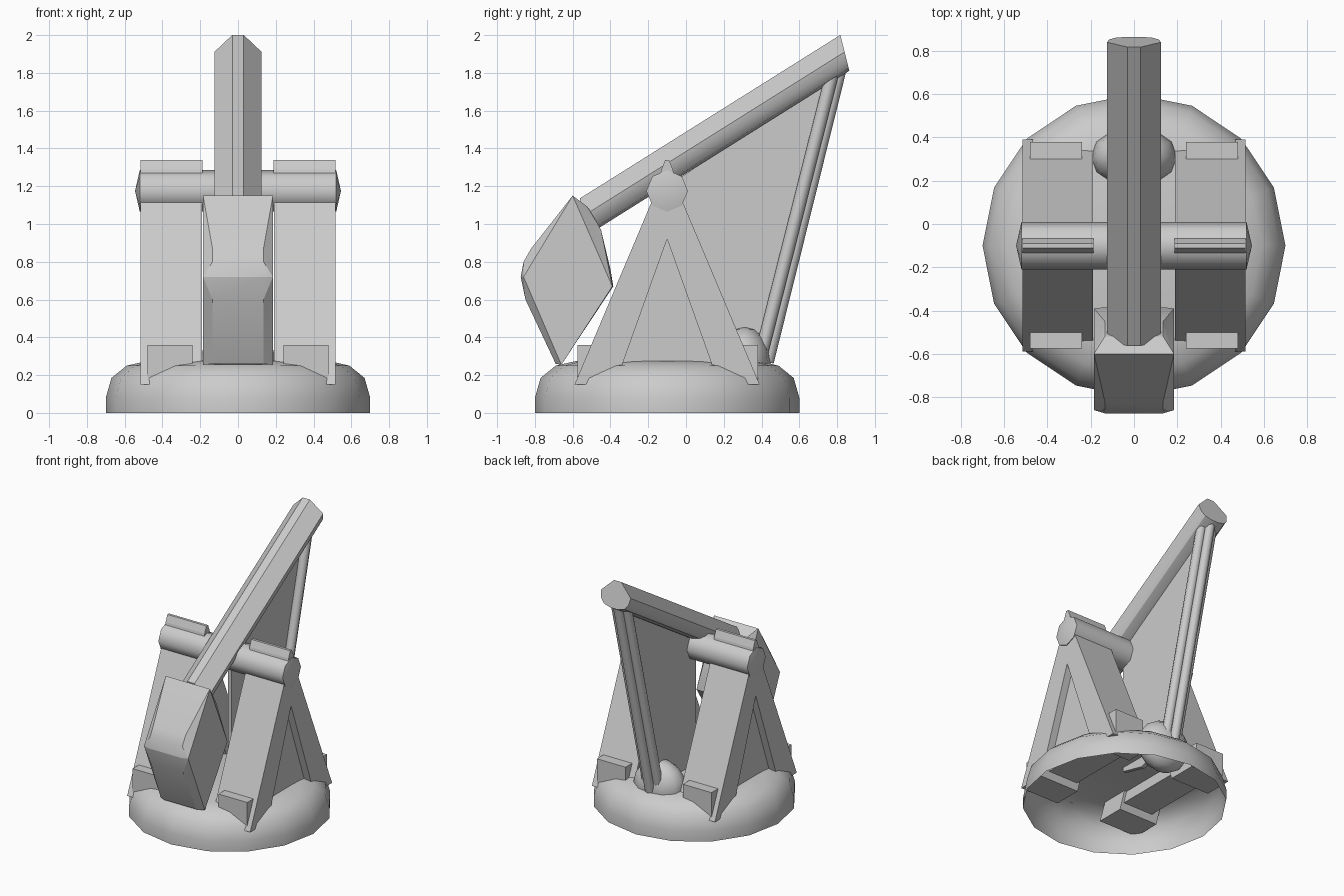
import bpy, bmesh, math
from mathutils import Vector, Matrix

if "Cube" in bpy.data.objects:
    bpy.data.objects.remove(bpy.data.objects["Cube"])


def finish(name, bm, smooth=None):
    bmesh.ops.recalc_face_normals(bm, faces=bm.faces)
    me = bpy.data.meshes.new(name)
    bm.to_mesh(me)
    bm.free()
    ob = bpy.data.objects.new(name, me)
    bpy.context.collection.objects.link(ob)
    if smooth:
        bpy.ops.object.select_all(action='DESELECT')
        ob.select_set(True)
        bpy.context.view_layer.objects.active = ob
        bpy.ops.object.shade_smooth_by_angle(angle=math.radians(smooth))
    return ob


def extrude(name, pts, offset, smooth=None):
    bm = bmesh.new()
    f = bm.faces.new([bm.verts.new(p) for p in pts])
    g = bmesh.ops.extrude_face_region(bm, geom=[f], use_keep_orig=True)
    moved = [v for v in g['geom'] if isinstance(v, bmesh.types.BMVert)]
    bmesh.ops.translate(bm, verts=moved, vec=offset)
    return finish(name, bm, smooth)


def side_slab(name, yz, x0, x1, smooth=None):
    return extrude(name, [(x0, y, z) for y, z in yz], (x1 - x0, 0, 0), smooth)


def lathe(name, profile, sides, matrix, smooth):
    bm = bmesh.new()
    vs = [bm.verts.new((r, 0, z)) for r, z in profile]
    es = [bm.edges.new(p) for p in zip(vs, vs[1:])]
    bmesh.ops.spin(bm, geom=vs + es, axis=(0, 0, 1), cent=(0, 0, 0),
                   steps=sides, angle=math.tau)
    bmesh.ops.remove_doubles(bm, verts=bm.verts, dist=1e-4)
    bm.transform(matrix)
    return finish(name, bm, smooth)


def rod(name, a, b, r, sides=8):
    a, b = Vector(a), Vector(b)
    d = b - a
    m = Matrix.Translation(a) @ d.to_track_quat('Z', 'Y').to_matrix().to_4x4()
    return lathe(name, [(0, 0), (r, 0), (r, d.length), (0, d.length)], sides, m, 50)


# Open-bottomed dome base
lathe("base_dome", [(.7, 0), (.7, .08), (.67, .185), (.59, .25), (.48, .275), (0, .28)],
      16, Matrix.Translation((0, -.1, 0)), 40)

# Axle with shallow conical ends
axle = Matrix.Translation((0, -.1, 1.175)) @ Matrix.Rotation(math.pi / 2, 4, 'Y')
lathe("axle", [(0, -.545), (.11, -.52), (.11, .52), (0, .545)], 8, axle, 50)

# Pair of A-frames with recessed infill, ridge caps and feet
for s, side in ((-1, "left"), (1, "right")):
    a, b = s * .19, s * .515
    side_slab(side + "_a_frame",
              [(-.16, 1.17), (-.59, .15), (-.375, .15), (-.1, .92),
               (.175, .15), (.39, .15), (-.04, 1.17)], a, b)
    side_slab(side + "_infill", [(-.1, .97), (-.36, .2), (.16, .2)], s * .21, s * .46)
    side_slab(side + "_ridge_cap",
              [(-.14, 1.24), (-.13, 1.29), (-.11, 1.34), (-.09, 1.34),
               (-.07, 1.29), (-.06, 1.24)], s * .188, b)
    for y0, end in ((-.575, "front"), (.28, "back")):
        side_slab(f"{side}_{end}_foot",
                  [(y0, .17), (y0 + .1, .17), (y0 + .1, .36), (y0, .36)],
                  s * .24, s * .48)

# Sloping beam: rounded underside and chamfered top
half = [(.03, .19), (.125, .1), (.115, .05), (.085, .015), (.03, 0)]
section = half + [(-x, h) for x, h in reversed(half)]
extrude("beam", [(x, -.515 - .25 * h, .945 + h) for x, h in section],
        (0, 1.38, .866), 30)

# Counterweight: bevelled diamond block
bm = bmesh.new()
sides = [(-.6, 1.15), (-.39, .67), (-.66, .255), (-.86, .72)]
core = [(-.6, 1.15), (-.82, .87), (-.86, .8), (-.875, .72), (-.85, .6), (-.69, .26),
        (-.66, .255), (-.385, .67), (-.4, .76), (-.45, .97), (-.52, 1.09)]
for w, pts in ((.185, sides), (.135, core)):
    for y, z in pts:
        for s in (-1, 1):
            bm.verts.new((s * w, y, z))
hull = bmesh.ops.convex_hull(bm, input=bm.verts)
loose = {v for v in hull['geom_interior'] if isinstance(v, bmesh.types.BMVert)}
bmesh.ops.delete(bm, geom=list(loose), context='VERTS')
bmesh.ops.dissolve_limit(bm, angle_limit=.02, verts=bm.verts, edges=bm.edges)
finish("counterweight", bm, 20)

# Web panel under the beam
side_slab("web_panel", [(-.1, 1.2), (.8, 1.8), (.42, .3), (.1, .2), (-.1, .25)], -.015, .015)

# Rear rod bundle and its rounded mount
rod("centre_rod", (0, .43, .27), (0, .82, 1.84), .035)
for s, side in ((-1, "left"), (1, "right")):
    rod(side + "_rod", (s * .045, .39, .28), (s * .045, .785, 1.84), .035)
bm = bmesh.new()
bmesh.ops.create_uvsphere(bm, u_segments=12, v_segments=8, radius=1)
bm.transform(Matrix.Translation((0, .31, .27)) @ Matrix.Diagonal((.2, .14, .185, 1)))
finish("rod_mount", bm, 60)
